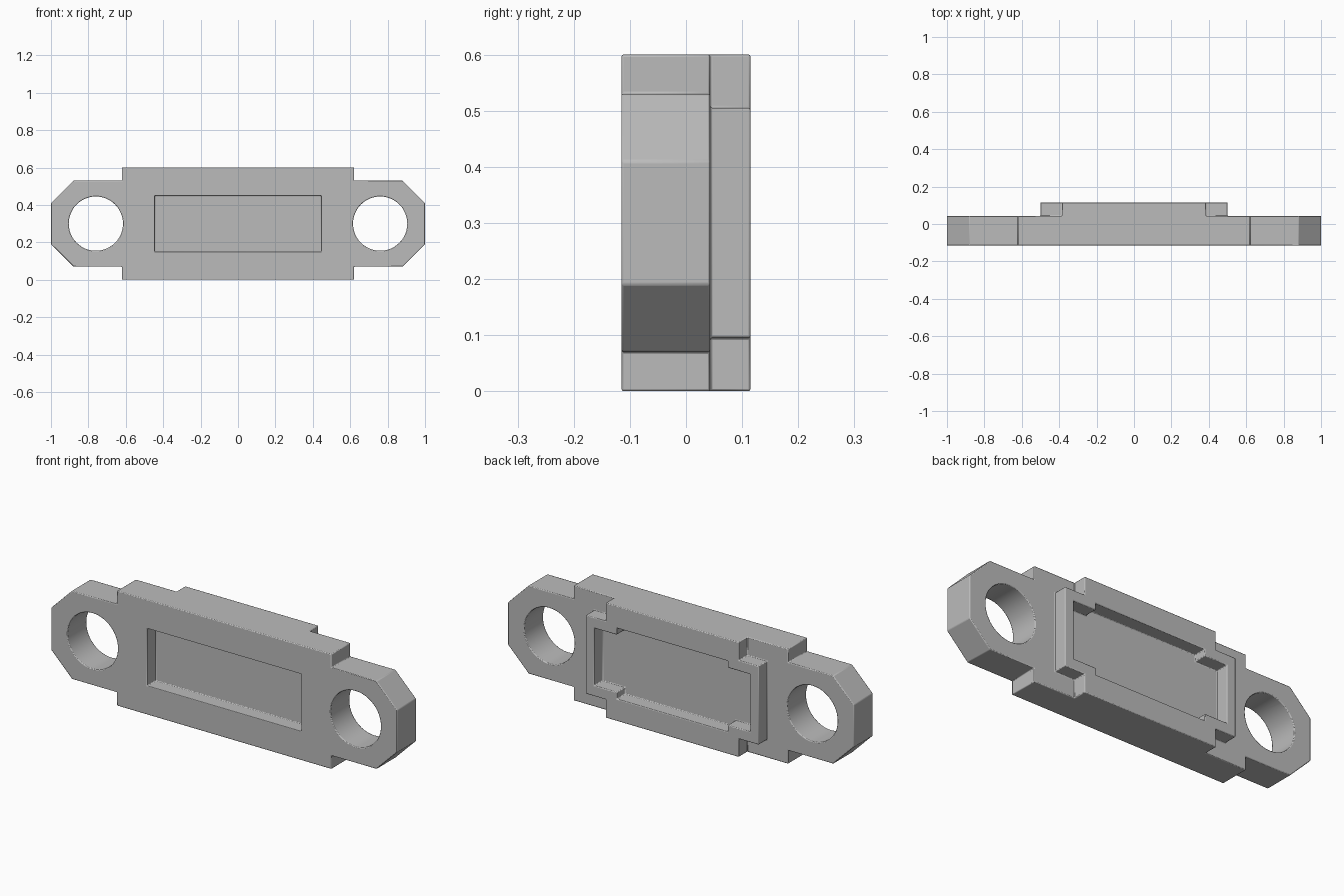
import bpy, bmesh, math

old = bpy.data.objects.get("Cube")
if old:
    bpy.data.objects.remove(old, do_unlink=True)

MID = 0.3                       # height of the symmetry axis
FRONT, STEP, BACK = -0.115, 0.043, 0.115

grey = bpy.data.materials.new("plain_grey")
grey.use_nodes = True
colour = (0.5, 0.5, 0.5, 1)
grey.diffuse_color = colour
grey.node_tree.nodes["Principled BSDF"].inputs["Base Color"].default_value = colour


def prism(name, outline, y0, y1):
    """Extrude an x/z outline from y0 to y1."""
    bm = bmesh.new()
    face = bm.faces.new([bm.verts.new((x, y0, MID + z)) for x, z in outline])
    top = bmesh.ops.extrude_face_region(bm, geom=[face])["geom"]
    moved = [v for v in top if isinstance(v, bmesh.types.BMVert)]
    bmesh.ops.translate(bm, verts=moved, vec=(0, y1 - y0, 0))
    bmesh.ops.recalc_face_normals(bm, faces=bm.faces)
    mesh = bpy.data.meshes.new(name)
    bm.to_mesh(mesh)
    bm.free()
    mesh.materials.append(grey)
    obj = bpy.data.objects.new(name, mesh)
    bpy.context.collection.objects.link(obj)
    return obj


def four_way(quarter):
    """Mirror an upper-right quarter outline into a closed one."""
    half = quarter + [(x, -z) for x, z in reversed(quarter)]
    return half + [(-x, -z) for x, z in half]


def circle(cx, r, n=48):
    return [(cx + r * math.cos(math.tau * i / n), r * math.sin(math.tau * i / n))
            for i in range(n)]


def combine(target, tool, operation):
    mod = target.modifiers.new(tool.name, "BOOLEAN")
    mod.operation, mod.object, mod.solver = operation, tool, "EXACT"
    bpy.ops.object.select_all(action="DESELECT")
    bpy.context.view_layer.objects.active = target
    target.select_set(True)
    bpy.ops.object.modifier_apply(modifier=mod.name)
    bpy.data.objects.remove(tool, do_unlink=True)


# Main plate with chamfered mounting ears
housing = prism("housing", four_way(
    [(0.62, 0.3), (0.62, 0.23), (0.88, 0.23), (1, 0.11)]), FRONT, STEP)

# Raised rear frame with stepped ends
frame = prism("rear_frame", four_way(
    [(0.385, 0.3), (0.385, 0.205), (0.5, 0.205)]), STEP - 0.05, BACK)
combine(housing, frame, "UNION")

# Front window recess
combine(housing, prism("front_recess", four_way([(0.445, 0.15)]), FRONT - 0.1, -0.043),
        "DIFFERENCE")

# Rear pocket, taller in the middle
combine(housing, prism("rear_pocket", four_way(
    [(0.32, 0.185), (0.32, 0.15), (0.45, 0.15)]), STEP + 0.002, BACK + 0.1), "DIFFERENCE")

# Screw holes through the ears
for side in (-1, 1):
    combine(housing, prism("screw_hole", circle(side * 0.76, 0.145), FRONT - 0.1, BACK),
            "DIFFERENCE")

# Slightly softened edges
bevel = housing.modifiers.new("soft_edges", "BEVEL")
bevel.width, bevel.segments, bevel.limit_method = 0.004, 2, "ANGLE"
bevel.angle_limit = math.radians(30)
bpy.ops.object.shade_smooth_by_angle(angle=math.radians(30))
